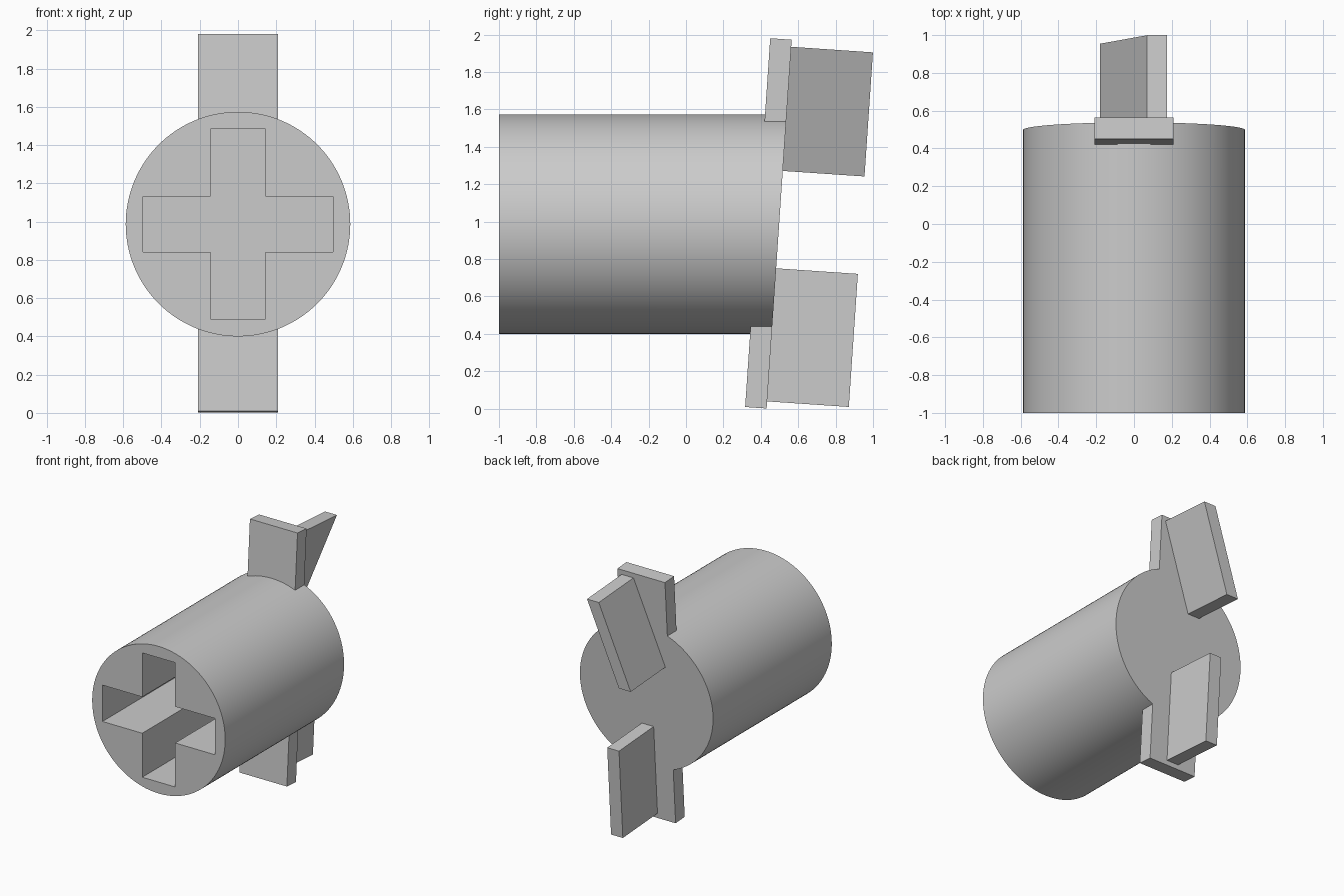
import bpy
import bmesh
import math
from mathutils import Matrix, Vector

RADIUS, SIDES = 0.587, 128
CENTRE_Z, FRONT_Y, BACK_Y = 0.987, -1.0, 0.498
TILT = math.atan(0.068)          # lean of the back face

cube = bpy.data.objects.get("Cube")
if cube:
    bpy.data.objects.remove(cube, do_unlink=True)

grey = bpy.data.materials.new("plain_grey")
grey.use_nodes = True
grey.diffuse_color = (0.6, 0.6, 0.6, 1)
grey.node_tree.nodes["Principled BSDF"].inputs["Base Color"].default_value = (0.6, 0.6, 0.6, 1)

# Frame lying on the leaning back face: x across, y outward, z up the slope
SLOPE = Matrix.Translation((0, BACK_Y, CENTRE_Z)) @ Matrix.Rotation(-TILT, 4, "X")
AXIS = Matrix.Translation((0, 0, CENTRE_Z))


def prism(name, outline, y0, y1, frame):
    """Extrude an x-z outline along y in the given frame."""
    bm = bmesh.new()
    face = bm.faces.new([bm.verts.new((x, y0, z)) for x, z in outline])
    out = bmesh.ops.extrude_face_region(bm, geom=[face])["geom"]
    moved = [v for v in out if isinstance(v, bmesh.types.BMVert)]
    bmesh.ops.translate(bm, verts=moved, vec=Vector((0, y1 - y0, 0)))
    bm.transform(frame)
    bmesh.ops.recalc_face_normals(bm, faces=bm.faces[:])
    mesh = bpy.data.meshes.new(name)
    bm.to_mesh(mesh)
    bm.free()
    mesh.materials.append(grey)
    obj = bpy.data.objects.new(name, mesh)
    bpy.context.collection.objects.link(obj)
    return obj


def select(obj):
    bpy.ops.object.select_all(action="DESELECT")
    obj.select_set(True)
    bpy.context.view_layer.objects.active = obj


def carve(obj, cutter):
    mod = obj.modifiers.new("carve", "BOOLEAN")
    mod.operation, mod.solver, mod.object = "DIFFERENCE", "EXACT", cutter
    select(obj)
    bpy.ops.object.modifier_apply(modifier=mod.name)


def slab(name, low, high, half, v0, v1, y0, y1):
    """Block on the back face whose centre line runs from low to high."""
    outline = [(low - half, v0), (low + half, v0), (high + half, v1), (high - half, v1)]
    return prism(name, outline, y0, y1, SLOPE)


# Barrel with a leaning back end
circle = [(RADIUS * math.cos(2 * math.pi * i / SIDES),
           RADIUS * math.sin(2 * math.pi * i / SIDES)) for i in range(SIDES)]
barrel = prism("barrel", circle, FRONT_Y, BACK_Y, AXIS)
for v in barrel.data.vertices:
    if v.co.y > 0:
        v.co.y = BACK_Y + math.tan(TILT) * (v.co.z - CENTRE_Z)

# Cross-shaped socket in the front
a, b = 0.145, 0.496
cross = [(-a, -b), (a, -b), (a, -a), (b, -a), (b, a), (a, a),
         (a, b), (-a, b), (-a, a), (-b, a), (-b, -a), (-a, -a)]
socket = prism("socket_cutter", cross, FRONT_Y - 0.1, -0.05, AXIS)
carve(barrel, socket)

# Lugs above and below, trimmed to sit on the barrel
trimmer = prism("trim_cutter", circle, FRONT_Y, 1.0, AXIS)
for name, v0, v1 in (("upper_lug", 0.45, 0.988), ("lower_lug", -0.988, -0.45)):
    carve(slab(name, 0, 0, 0.21, v0, v1, -0.115, 0), trimmer)

for cutter in (socket, trimmer):
    bpy.data.objects.remove(cutter, do_unlink=True)

# Fins on the back: the upper one slants sideways, the lower one is upright
slab("upper_fin", -0.128, 0.122, 0.052, 0.285, 0.95, 0, 0.438)
slab("lower_fin", 0, 0, 0.052, -0.95, -0.237, 0, 0.438)

# Smooth round wall, crisp edges
select(barrel)
bpy.ops.object.shade_smooth_by_angle(angle=math.radians(30))
